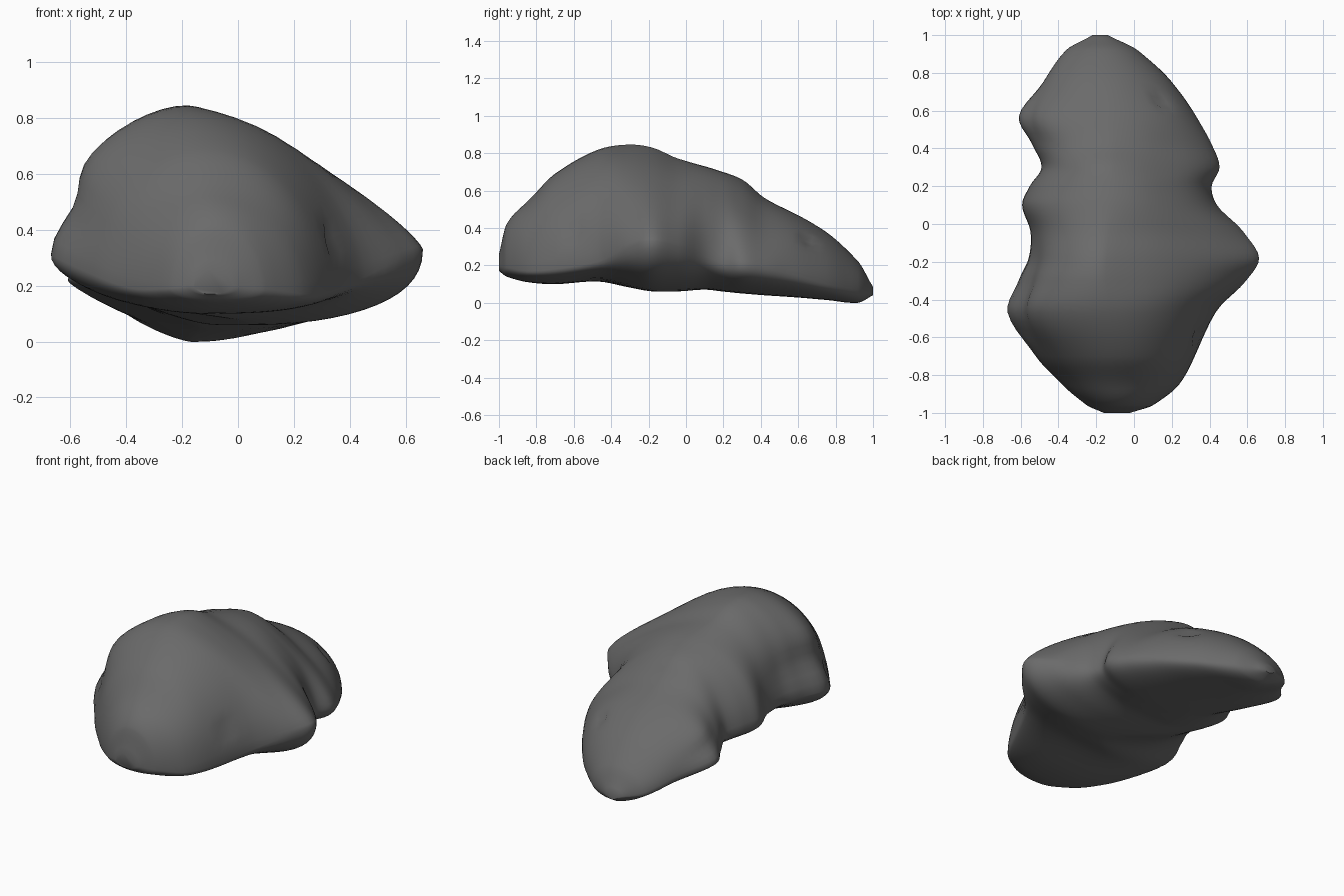
import bpy, bmesh, math
from mathutils import Vector, noise

if "Cube" in bpy.data.objects:
    bpy.data.objects.remove(bpy.data.objects["Cube"])

# Stations along y: y, left x, left z, right x, right z, top x, top z, bottom z, right-shoulder roundness
STATIONS = [
    (-1.00, -.16, .20, -.02, .20, -.10, .26, .17, 2.0),
    (-.96, -.25, .19, .10, .19, -.08, .42, .14, 2.0),
    (-.85, -.38, .19, .24, .17, -.09, .54, .11, 2.0),
    (-.70, -.52, .24, .32, .18, -.12, .69, .10, 2.0),
    (-.47, -.67, .31, .43, .22, -.17, .82, .115, 1.8),
    (-.30, -.61, .31, .59, .30, -.18, .845, .08, 1.4),
    (-.18, -.56, .30, .66, .33, -.17, .83, .06, 1.25),
    (-.04, -.55, .29, .58, .30, -.16, .77, .06, 1.4),
    (.10, -.59, .28, .44, .25, -.14, .73, .07, 1.7),
    (.20, -.55, .27, .41, .21, -.13, .70, .06, 1.7),
    (.30, -.49, .24, .45, .20, -.13, .66, .05, 1.45),
    (.42, -.54, .22, .41, .18, -.13, .56, .04, 1.5),
    (.57, -.61, .22, .33, .15, -.14, .485, .03, 1.75),
    (.75, -.48, .16, .20, .10, -.16, .38, .015, 1.9),
    (.92, -.36, .09, .02, .07, -.17, .22, .0, 2.0),
    (1.00, -.22, .06, -.14, .06, -.18, .085, .04, 2.0),
]
PITS = [(-.57, -.54, .38), (-.49, -.44, .58), (.35, -.60, .38), (.15, .66, .34)]
AROUND, STEPS = 56, 5


def tween(i, t):
    """Smooth interpolation between station i and i + 1 (Catmull-Rom)."""
    n = len(STATIONS) - 1
    a, b = STATIONS[i], STATIONS[i + 1]
    p, q = STATIONS[max(i - 1, 0)], STATIONS[min(i + 2, n)]
    h = b[0] - a[0]
    out = [a[0] + h * t]
    for k in range(1, 9):
        ma = (b[k] - p[k]) / (b[0] - p[0]) * h * .9
        mb = (q[k] - a[k]) / (q[0] - a[0]) * h * .9
        out.append((2*t**3 - 3*t*t + 1) * a[k] + (t**3 - 2*t*t + t) * ma
                   + (3*t*t - 2*t**3) * b[k] + (t**3 - t*t) * mb)
    return out


def bump(x, centre, width):
    return math.exp(-((x - centre) / width) ** 2)


def section(s):
    """Closed rock cross-section made of four rounded quadrants."""
    y, xl, zl, xr, zr, xt, zt, zb, pr = s
    # Left wall flares outward at its foot near the left corners
    flare = .11 * bump(y, -.40, .24) + .07 * bump(y, .57, .12)
    # Underside keel wanders to the right near the spike; left of it rises steeply
    keel = xt + .22 * bump(y, -.22, .17)
    left_under = 1.3 + .6 / (1 + math.exp((y + .38) / .05))
    pts = []
    for k in range(AROUND):
        a = 2 * math.pi * k / AROUND
        c, d = math.cos(a), math.sin(a)
        right, upper = c >= 0, d >= 0
        xs, zs = (xr, zr) if right else (xl, zl)
        p = (pr if right else 1.95) if upper else (2.3 if right else left_under)
        u, v = abs(c) ** (2 / p), abs(d) ** (2 / p)
        if upper and not right:
            u -= flare * bump(v, .36, .2)
        xc = xt if upper else keel
        pts.append(Vector((xc + (xs - xc) * u, y, zs + ((zt if upper else zb) - zs) * v)))
    return pts


# Loft the rock body
rings = [section(tween(i, j / STEPS)) for i in range(len(STATIONS) - 1) for j in range(STEPS)]
rings.append(section(STATIONS[-1]))
bm = bmesh.new()
loops = [[bm.verts.new(p) for p in r] for r in rings]
for r0, r1 in zip(loops, loops[1:]):
    for k in range(AROUND):
        m = (k + 1) % AROUND
        bm.faces.new((r0[k], r0[m], r1[m], r1[k]))
bm.faces.new(loops[0])
bm.faces.new(loops[-1])
bmesh.ops.recalc_face_normals(bm, faces=bm.faces)
bm.normal_update()

# Gentle uneven surface and small pits
for v in bm.verts:
    push = .005 * noise.noise(v.co * 4) * min(1, v.co.z * 5) * min(1, (1 - abs(v.co.y)) * 8)
    for p in PITS:
        push -= .03 * math.exp(-((v.co - Vector(p)).length / .035) ** 2)
    v.co += v.normal * push

mesh = bpy.data.meshes.new("boulder")
bm.to_mesh(mesh)
bm.free()
rock = bpy.data.objects.new("boulder", mesh)
bpy.context.collection.objects.link(rock)

# Dark grey stone
stone = bpy.data.materials.new("dark grey stone")
stone.diffuse_color = (.145, .145, .145, 1)
stone.use_nodes = True
stone.node_tree.nodes["Principled BSDF"].inputs["Base Color"].default_value = stone.diffuse_color
mesh.materials.append(stone)

bpy.context.view_layer.objects.active = rock
rock.select_set(True)
bpy.ops.object.shade_smooth_by_angle(angle=math.radians(50))
